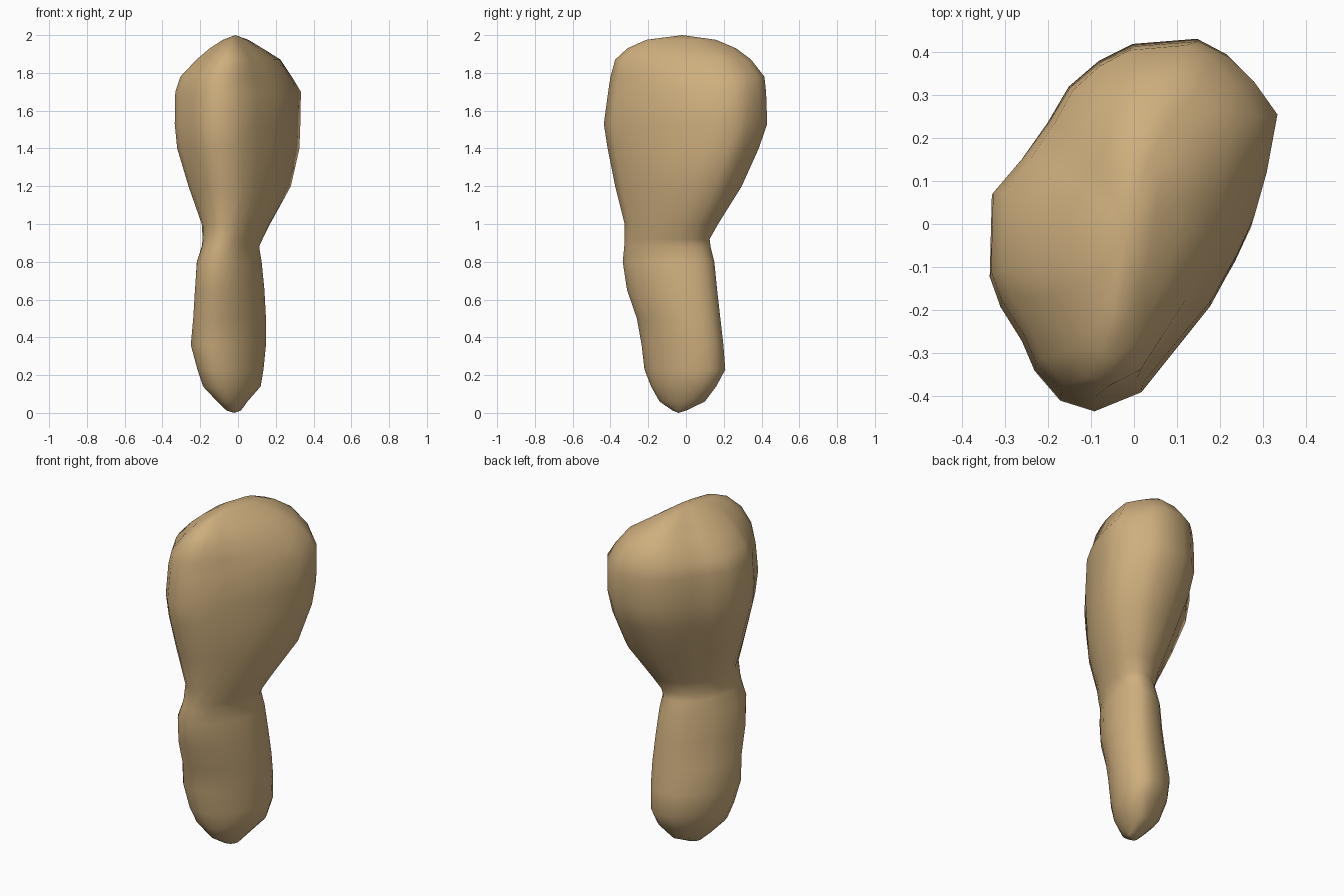
import bpy, bmesh
from math import atan2, cos, sin, sqrt

if "Cube" in bpy.data.objects:
    bpy.data.objects.remove(bpy.data.objects["Cube"])

# Plan outline of the upper lobe
OUTLINE = [(-.09, -.435), (.02, -.39), (.10, -.29), (.18, -.19), (.24, -.08), (.28, .01), (.31, .12),
           (.335, .26), (.28, .34), (.22, .40), (.15, .437), (0, .425), (-.08, .385), (-.15, .325),
           (-.20, .24), (-.26, .155), (-.33, .07), (-.335, -.12), (-.31, -.19), (-.26, -.27),
           (-.23, -.34), (-.17, -.41)]
RHO = 0.38  # lean of the lower lobe's oval section

# Sections: z, x min, x max, y min, y max, share of the upper outline
SECTIONS = [
    (0.012, -.06, .015, -.07, .00, 0), (0.06, -.11, .05, -.14, .10, 0), (0.14, -.185, .12, -.185, .16, 0),
    (0.23, -.215, .135, -.22, .208, 0), (0.36, -.25, .148, -.235, .198, 0), (0.50, -.237, .148, -.26, .182, 0),
    (0.65, -.228, .14, -.312, .165, 0), (0.80, -.218, .125, -.335, .15, .1), (0.88, -.192, .112, -.327, .13, .2),
    (0.92, -.187, .13, -.326, .125, .3), (1.0, -.192, .17, -.325, .17, .5), (1.2, -.262, .28, -.375, .295, .8),
    (1.4, -.322, .325, -.415, .385, 1), (1.53, -.335, .33, -.435, .43, 1), (1.70, -.332, .333, -.412, .424, 1),
    (1.78, -.305, .285, -.40, .415, 1), (1.87, -.22, .225, -.375, .345, 1), (1.93, -.15, .13, -.31, .265, 1),
    (1.975, -.08, .055, -.21, .16, 1)]


def fit(values, lo, hi):
    a, b = min(values), max(values)
    return [lo + (v - a) / (b - a) * (hi - lo) for v in values]


def section(x0, x1, y0, y1, share):
    pts = []
    for px, py in OUTLINE:
        px, py = px / .335, py / .437
        a = atan2(py, px)
        u, v = cos(a), sin(a)
        r = sqrt((1 - RHO ** 2) / (1 - 2 * RHO * u * v))
        pts.append((share * px + (1 - share) * r * u, share * py + (1 - share) * r * v))
    return zip(fit([p[0] for p in pts], x0, x1), fit([p[1] for p in pts], y0, y1))


# Two-lobed body lofted through the sections
bm = bmesh.new()
rings = [[bm.verts.new((x, y, z)) for x, y in section(*s)] for z, *s in SECTIONS]
n = len(OUTLINE)
for lower, upper in zip(rings, rings[1:]):
    for i in range(n):
        j = (i + 1) % n
        bm.faces.new((lower[i], lower[j], upper[j], upper[i]))

# Closed tips
for ring, tip in ((rings[0], (-.02, -.04, 0)), (rings[-1], (-.015, -.02, 2))):
    v = bm.verts.new(tip)
    for i in range(n):
        bm.faces.new((ring[i], ring[(i + 1) % n], v))
bmesh.ops.recalc_face_normals(bm, faces=bm.faces)
for f in bm.faces:
    f.smooth = True

mesh = bpy.data.meshes.new("two_lobed_body")
bm.to_mesh(mesh)
bm.free()
body = bpy.data.objects.new("two_lobed_body", mesh)
bpy.context.collection.objects.link(body)

# Tan surface
mat = bpy.data.materials.new("tan")
mat.diffuse_color = (0.62, 0.43, 0.21, 1)
mat.use_nodes = True
mat.node_tree.nodes["Principled BSDF"].inputs["Base Color"].default_value = mat.diffuse_color
mesh.materials.append(mat)
